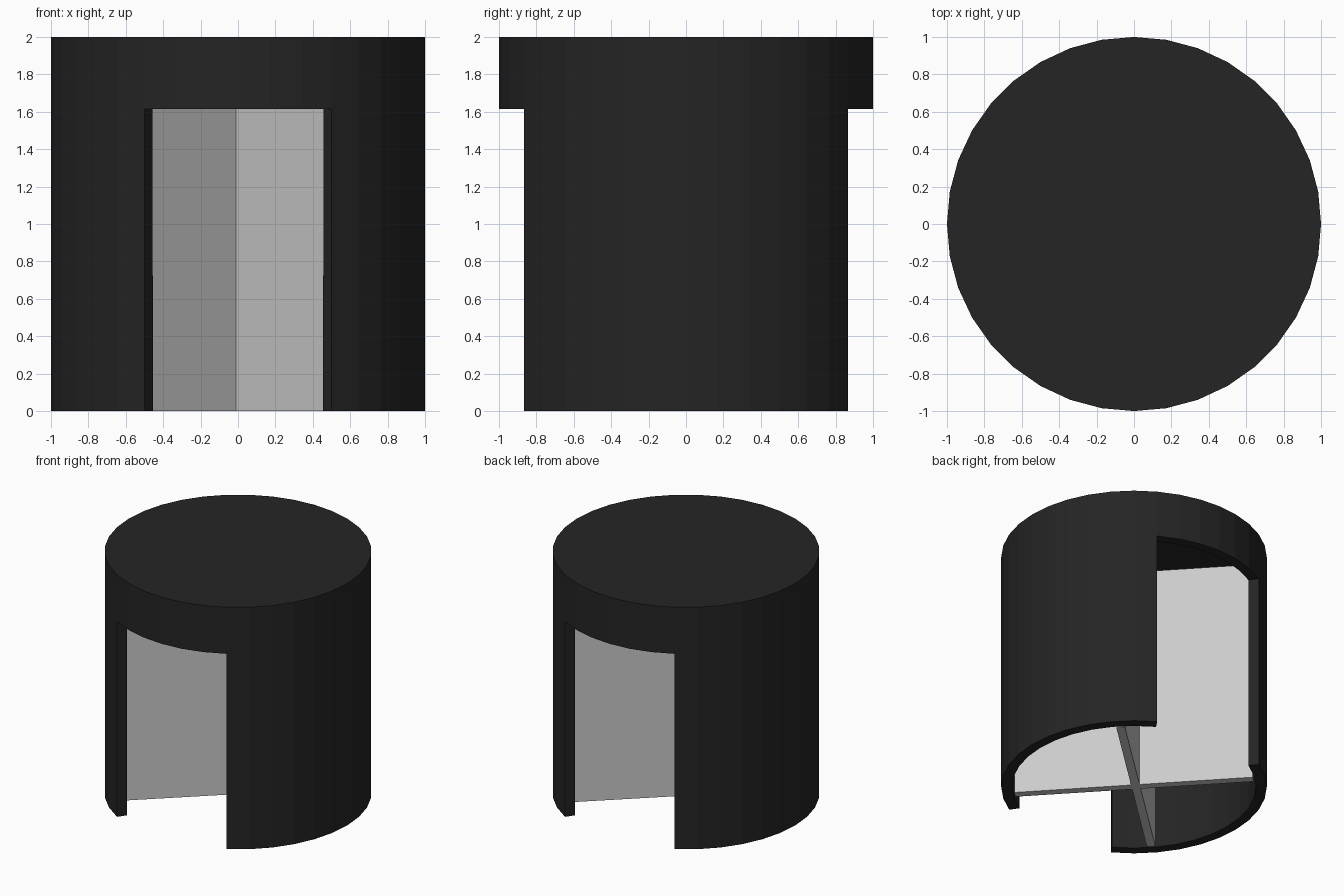
import bpy, bmesh, math

if "Cube" in bpy.data.objects:
    bpy.data.objects.remove(bpy.data.objects["Cube"])

SIDES = 36
HEIGHT, DOOR_TOP, WALL = 2.0, 1.615, 0.08

black = bpy.data.materials.new("black")
black.diffuse_color = (0.018, 0.018, 0.018, 1)
black.use_nodes = True
black.node_tree.nodes["Principled BSDF"].inputs["Base Color"].default_value = black.diffuse_color


def add_object(name, bm):
    mesh = bpy.data.meshes.new(name)
    bm.to_mesh(mesh)
    bm.free()
    obj = bpy.data.objects.new(name, mesh)
    bpy.context.collection.objects.link(obj)
    return obj


# Round housing: open-bottomed drum with a doorway at front and back
bm = bmesh.new()
rings = []
for z in (0, DOOR_TOP, HEIGHT):
    rings.append([bm.verts.new((math.cos(math.tau * i / SIDES),
                                math.sin(math.tau * i / SIDES), z))
                  for i in range(SIDES)])
for level in range(2):
    low, high = rings[level], rings[level + 1]
    for i in range(SIDES):
        middle = (i + 0.5) * 360 / SIDES
        if level == 0 and 60 < middle % 180 < 120:
            continue
        j = (i + 1) % SIDES
        bm.faces.new((low[i], low[j], high[j], high[i]))
bm.faces.new(rings[2])
loose = [v for v in bm.verts if not v.link_faces]
bmesh.ops.delete(bm, geom=loose, context='VERTS')
housing = add_object("door_housing", bm)
housing.data.materials.append(black)
solid = housing.modifiers.new("wall_thickness", 'SOLIDIFY')
solid.thickness = WALL
solid.offset = -1
solid.use_even_offset = True


# Crossed door leaves, turned slightly off the diagonal
def door_leaf(name, angle, shift):
    bm = bmesh.new()
    bmesh.ops.create_cube(bm, size=1)
    bmesh.ops.scale(bm, vec=(1.81, 0.065, 1.85), verts=bm.verts)
    bmesh.ops.translate(bm, vec=(0, shift, 0.925), verts=bm.verts)
    leaf = add_object(name, bm)
    leaf.rotation_euler.z = math.radians(angle)


door_leaf("door_leaf_a", 42.7, 0.014)
door_leaf("door_leaf_b", 132.7, 0)
